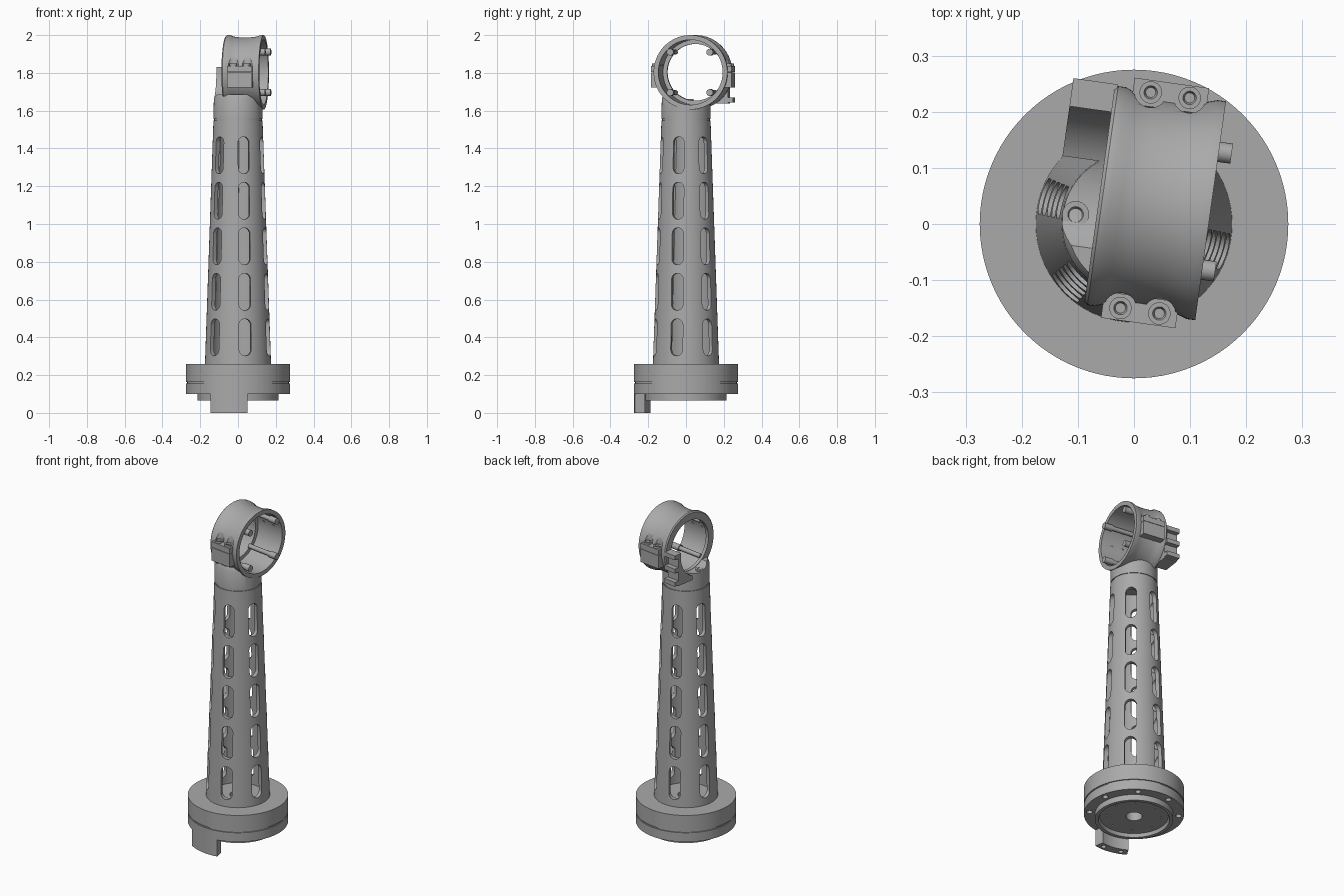
import bpy, bmesh
from math import sin, cos, pi, radians
from mathutils import Matrix, Vector

if "Cube" in bpy.data.objects:
    bpy.data.objects.remove(bpy.data.objects["Cube"])

grey = bpy.data.materials.new("machined grey")
grey.use_nodes = True
grey.diffuse_color = (0.4, 0.4, 0.4, 1)
grey.node_tree.nodes["Principled BSDF"].inputs["Base Color"].default_value = (0.4, 0.4, 0.4, 1)

# Frame of the tilted head: local x runs along the ring axis
HEAD = Matrix.Translation((0.0375, 0.0375, 1.803)) @ Matrix.Rotation(radians(-8), 4, 'Z')
# Turns a lathe axis from z to x
ALONG_X = Matrix.Rotation(pi / 2, 4, 'Y')


def finish(bm, name, frame=Matrix()):
    bmesh.ops.recalc_face_normals(bm, faces=bm.faces)
    mesh = bpy.data.meshes.new(name)
    bm.to_mesh(mesh)
    bm.free()
    mesh.transform(frame)
    mesh.materials.append(grey)
    ob = bpy.data.objects.new(name, mesh)
    bpy.context.collection.objects.link(ob)
    return ob


def lathe(name, profile, frame=Matrix(), n=72):
    """Closed (radius, height) outline spun round z."""
    bm = bmesh.new()
    rings = [[bm.verts.new((r * cos(2 * pi * i / n), r * sin(2 * pi * i / n), z))
              for i in range(n)] for r, z in profile]
    for a, b in zip(rings, rings[1:] + rings[:1]):
        for i in range(n):
            j = (i + 1) % n
            bm.faces.new((a[i], a[j], b[j], b[i]))
    return finish(bm, name, frame)


def add_rod(bm, r, z0, z1, m=Matrix(), n=24):
    bmesh.ops.create_cone(bm, cap_ends=True, segments=n, radius1=r, radius2=r, depth=z1 - z0,
                          matrix=m @ Matrix.Translation((0, 0, (z0 + z1) / 2)))


def add_box(bm, lo, hi):
    lo, hi = Vector(lo), Vector(hi)
    bmesh.ops.create_cube(bm, size=1, matrix=Matrix.Translation((lo + hi) / 2)
                          @ Matrix.Diagonal((hi - lo).to_4d()))


def add_prism(bm, outline, offset):
    face = bm.faces.new([bm.verts.new(p) for p in outline])
    ext = bmesh.ops.extrude_face_region(bm, geom=[face], use_keep_orig=True)
    bmesh.ops.translate(bm, vec=offset,
                        verts=[v for v in ext["geom"] if isinstance(v, bmesh.types.BMVert)])


def cut(ob, cutter):
    mod = ob.modifiers.new("cut", 'BOOLEAN')
    mod.operation, mod.solver, mod.object = 'DIFFERENCE', 'EXACT', cutter
    bpy.context.view_layer.objects.active = ob
    bpy.ops.object.modifier_apply(modifier=mod.name)


def discard(ob):
    bpy.data.objects.remove(ob)


parts = []

# Base flange with seam groove and recessed underside
base = lathe("base_flange", [(.045, .085), (.188, .085), (.195, .065), (.215, .065), (.215, .1),
                             (.275, .1), (.275, .155), (.269, .155), (.269, .163), (.275, .163),
                             (.275, .26), (.045, .26)], n=96)
bm = bmesh.new()
for k in range(8):
    turn = Matrix.Rotation(radians(10 + 45 * k), 4, 'Z')
    add_rod(bm, .016, .05, .13, turn @ Matrix.Translation((.245, 0, 0)))
    add_rod(bm, .006, .05, .11, turn @ Matrix.Translation((.15, 0, 0)), 12)
holes = finish(bm, "bolt_hole_cutter")
cut(base, holes)
discard(holes)
parts.append(base)

# Curved foot tab under the flange
bm = bmesh.new()
arc = [radians(-122 + 42.5 * i / 12) for i in range(13)]
add_prism(bm, [(.275 * cos(a), .275 * sin(a), 0) for a in arc]
          + [(.222 * cos(a), .222 * sin(a), 0) for a in reversed(arc)], (0, 0, .102))
tab = finish(bm, "foot_tab")
bm = bmesh.new()
for a in (-113, -88):
    add_rod(bm, .014, -.02, .04, Matrix.Rotation(radians(a), 4, 'Z') @ Matrix.Translation((.249, 0, 0)))
holes = finish(bm, "tab_hole_cutter")
cut(tab, holes)
discard(holes)
parts.append(tab)

# Tapered hollow tower pierced by six columns of five slots
tower = lathe("tower", [(.175, .258), (.13, 1.548), (.106, 1.548), (.15, .258)])
bm = bmesh.new()
for col in range(6):
    turn = Matrix.Rotation(radians(-77 + 60 * col), 4, 'Z')
    for row in range(5):
        zc = .4 + .241 * row
        hw, hh = .033 - .0008 * row, .098
        ends = [(pi * i / 10, 1) for i in range(11)] + [(pi + pi * i / 10, -1) for i in range(11)]
        outline = [turn @ Vector((.06, hw * cos(a), zc + s * (hh - hw) + hw * sin(a)))
                   for a, s in ends]
        add_prism(bm, outline, turn @ Vector((.2, 0, 0)))
slots = finish(bm, "slot_cutter")
cut(tower, slots)
discard(slots)
parts.append(tower)

# Bore shape shared by the neck and the clip
bore = lathe("bore_cutter", [(.001, -.3), (.152, -.3), (.152, -.085), (.174, -.085),
                             (.174, .3), (.001, .3)], HEAD @ ALONG_X, 96)

# Neck joining tower and ring
neck = lathe("neck", [(.02, 1.548), (.126, 1.548), (.126, 1.555), (.13, 1.555),
                      (.128, 1.665), (.118, 1.685), (.02, 1.685)])
cut(neck, bore)
parts.append(neck)

# Waisted ring with inner ledge
ring = lathe("head_ring", [(.15, -.1), (.191, -.1), (.197, -.094), (.197, -.08), (.189, -.06),
                           (.185, -.03), (.184, 0), (.185, .03), (.189, .06), (.197, .085),
                           (.197, .1), (.172, .1), (.172, -.08), (.15, -.08)], HEAD @ ALONG_X, 96)
bm = bmesh.new()
for side in (-1, 1):
    for a in (-.035, .035):
        add_rod(bm, .03, .034, .16, Matrix.Translation((a, side * .197, 0)))
pockets = finish(bm, "pocket_cutter", HEAD)
cut(ring, pockets)
discard(pockets)
parts.append(ring)

# Clamp lugs split across the middle, with socket screws
for side, label in ((-1, "front"), (1, "back")):
    bm = bmesh.new()
    y0, y1 = sorted((side * .174, side * .216))
    for z0, z1 in ((-.08, -.001), (.001, .034)):
        add_box(bm, (-.067, y0, z0), (.067, y1, z1))
    parts.append(finish(bm, label + "_clamp_lugs", HEAD))
    for a in (-.035, .035):
        parts.append(lathe(label + "_clamp_screw",
                           [(.001, .03), (.02, .03), (.02, .046), (.012, .046), (.009, .036), (.001, .036)],
                           HEAD @ Matrix.Translation((a, side * .194, 0)), 24))

# Four pins inside the ring, standing proud of its open end
for y in (-.106, .106):
    for z in (-.107, .107):
        bm = bmesh.new()
        spot = Matrix.Translation((0, y, z)) @ ALONG_X
        add_rod(bm, .013, -.085, .08, spot)
        add_rod(bm, .018, .07, .123, spot)
        parts.append(finish(bm, "ring_pin", HEAD))

# Toothed clip behind the ring
bm = bmesh.new()
add_box(bm, (-.175, .06, -.165), (-.095, .172, .027))
plate = finish(bm, "clip_plate", HEAD)
cut(plate, bore)
parts.append(plate)
bm = bmesh.new()
for z in (-.145, -.065, .015):
    add_box(bm, (-.175, .15, z - .014), (-.095, .2, z + .012))
parts.append(finish(bm, "clip_teeth", HEAD))
discard(bore)

# Screw on the neck ledge
parts.append(lathe("neck_screw", [(.001, 1.62), (.024, 1.62), (.024, 1.661), (.014, 1.661),
                                  (.01, 1.652), (.001, 1.652)],
                   Matrix.Translation((-.104, .017, 0)), 24))

# Smooth shading with crisp edges
bpy.ops.object.select_all(action='DESELECT')
for ob in parts:
    ob.select_set(True)
bpy.context.view_layer.objects.active = parts[0]
bpy.ops.object.shade_smooth_by_angle(angle=radians(30))
